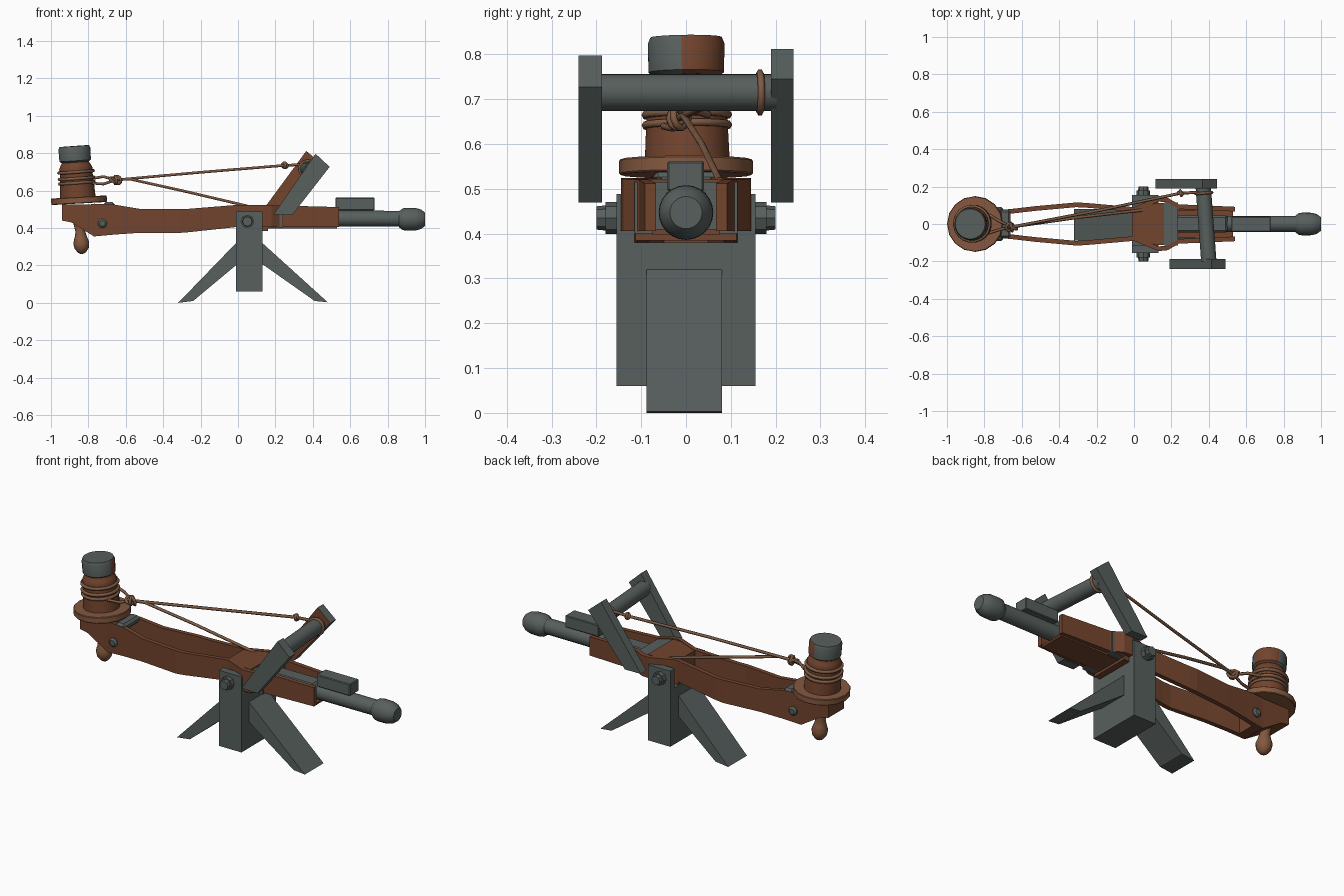
import bpy, bmesh, math
from mathutils import Vector, Matrix

if "Cube" in bpy.data.objects:
    bpy.data.objects.remove(bpy.data.objects["Cube"])


def mat(name, c):
    m = bpy.data.materials.new(name)
    m.diffuse_color = (*c, 1)
    m.use_nodes = True
    m.node_tree.nodes["Principled BSDF"].inputs["Base Color"].default_value = m.diffuse_color
    return m


GREY = mat("dark_metal", (0.095, 0.115, 0.110))
WOOD = mat("brown_wood", (0.17, 0.058, 0.027))
TAN = mat("light_wood", (0.23, 0.098, 0.050))
ROPE = mat("rope", (0.21, 0.105, 0.058))


def finish(name, bm, *mats, smooth=False):
    bmesh.ops.recalc_face_normals(bm, faces=bm.faces)
    me = bpy.data.meshes.new(name)
    bm.to_mesh(me)
    bm.free()
    ob = bpy.data.objects.new(name, me)
    bpy.context.collection.objects.link(ob)
    for m in mats:
        me.materials.append(m)
    if smooth:
        bpy.ops.object.select_all(action='DESELECT')
        ob.select_set(True)
        bpy.context.view_layer.objects.active = ob
        bpy.ops.object.shade_smooth_by_angle(angle=math.radians(35))
    return ob


def loft(name, rings, *mats, smooth=False):
    """Skin a list of equal-length closed rings and cap the ends."""
    bm = bmesh.new()
    vs = [[bm.verts.new(p) for p in r] for r in rings]
    n = len(vs[0])
    for a, b in zip(vs, vs[1:]):
        for i in range(n):
            j = (i + 1) % n
            bm.faces.new((a[i], a[j], b[j], b[i]))
    bm.faces.new(vs[0])
    bm.faces.new(vs[-1])
    return finish(name, bm, *mats, smooth=smooth)


def prism(name, pts, y0, y1, *mats):
    return loft(name, [[(x, y, z) for x, z in pts] for y in (y0, y1)], *mats)


def box(name, x0, x1, y0, y1, z0, z1, m, bevel=0.0):
    ob = prism(name, [(x0, z0), (x1, z0), (x1, z1), (x0, z1)], y0, y1, m)
    if bevel:
        b = ob.modifiers.new("bevel", 'BEVEL')
        b.width = bevel
    return ob


def lathe(name, start, end, prof, *mats, n=24):
    """Turn (position along axis 0..1, radius) pairs around the line start-end."""
    s, e = Vector(start), Vector(end)
    q = (e - s).to_track_quat('Z', 'Y')
    rings = []
    for t, r in prof:
        c = s.lerp(e, t)
        rings.append([c + q @ Vector((r * math.cos(2 * math.pi * i / n),
                                      r * math.sin(2 * math.pi * i / n), 0))
                      for i in range(n)])
    return loft(name, rings, *mats, smooth=True)


def rope(name, pts, r=0.008, closed=False):
    cu = bpy.data.curves.new(name, 'CURVE')
    cu.dimensions = '3D'
    cu.bevel_depth = r
    cu.bevel_resolution = 1
    cu.use_fill_caps = True
    sp = cu.splines.new('POLY')
    sp.points.add(len(pts) - 1)
    for p, co in zip(sp.points, pts):
        p.co = (*co, 1)
    sp.use_cyclic_u = closed
    ob = bpy.data.objects.new(name, cu)
    bpy.context.collection.objects.link(ob)
    cu.materials.append(ROPE)


def ring(name, centre, axis, radius, r=0.008, n=20):
    q = Vector(axis).to_track_quat('Z', 'Y')
    c = Vector(centre)
    rope(name, [c + q @ Vector((radius * math.cos(2 * math.pi * i / n),
                                radius * math.sin(2 * math.pi * i / n), 0))
                for i in range(n)], r, True)


# Yoke: solid foot with two side cheeks
loft("yoke", [[(x, y, z) for y, z in ((-0.155, 0.06), (0.155, 0.06), (0.155, 0.488),
               (0.115, 0.488), (0.115, 0.38), (-0.115, 0.38), (-0.115, 0.488),
               (-0.155, 0.488))] for x in (-0.01, 0.13)], GREY)

# Splayed legs
prism("rear_leg", [(0.03, 0.34), (-0.01, 0.32), (-0.32, 0.0), (-0.24, 0.01), (0.03, 0.235)],
      -0.088, 0.08, GREY)
prism("front_leg", [(0.09, 0.34), (0.13, 0.32), (0.48, 0.003), (0.41, 0.01), (0.09, 0.235)],
      -0.088, 0.08, GREY)

# Side rails: x, bottom, top, outer y
SECTIONS = [(-0.77, 0.355, 0.53, 0.07), (-0.66, 0.365, 0.525, 0.08),
            (-0.53, 0.374, 0.503, 0.095), (-0.31, 0.374, 0.503, 0.115),
            (-0.26, 0.378, 0.503, 0.113), (0.0, 0.406, 0.524, 0.09),
            (0.13, 0.406, 0.524, 0.145), (0.18, 0.406, 0.522, 0.14),
            (0.24, 0.406, 0.52, 0.105), (0.54, 0.406, 0.512, 0.092)]
for s, side in ((-1, "right"), (1, "left")):
    loft(side + "_rail", [[(x, s * y, b), (x, s * y, t), (x, s * (y - 0.025), t),
                           (x, s * (y - 0.025), b)] for x, b, t, y in SECTIONS], WOOD)
    # Pivot bolt and tail bolt on each side
    lathe(side + "_pivot_bolt", (0.05, s * 0.15, 0.435), (0.05, s * 0.2, 0.435),
          [(0, 0.036), (0.6, 0.036), (0.6, 0.028), (1, 0.026)], GREY, n=8)
    lathe(side + "_tail_bolt", (-0.725, s * 0.06, 0.425), (-0.725, s * 0.09, 0.425),
          [(0, 0.025), (0.7, 0.025), (1, 0.015)], GREY, n=12)

# Tail block, pivot block and cross pieces
prism("tail_block", [(-0.94, 0.525), (-0.94, 0.44), (-0.89, 0.43), (-0.77, 0.355),
                     (-0.72, 0.36), (-0.72, 0.528)], -0.07, 0.07, WOOD)
loft("pivot_block", [[(x, -y, 0.385), (x, y, 0.385), (x, y, 0.522), (x, -y, 0.522)]
                     for x, y in ((-0.01, 0.085), (0.13, 0.113), (0.16, 0.113))], WOOD)
box("cross_plate", 0.16, 0.235, -0.115, 0.115, 0.4, 0.515, GREY)
box("tail_catch", -0.72, -0.66, -0.075, 0.075, 0.498, 0.538, GREY, 0.012)
box("rail_floor", 0.16, 0.53, -0.075, 0.075, 0.398, 0.41, WOOD)

# Barrel with sleeve, sight and rounded muzzle
lathe("barrel", (0.2, 0, 0.45), (0.9, 0, 0.45), [(0, 0.044), (1, 0.042)], GREY)
box("barrel_sleeve", 0.22, 0.5, -0.045, 0.045, 0.405, 0.5, GREY, 0.01)
box("sight_block", 0.52, 0.73, -0.042, 0.04, 0.495, 0.562, GREY, 0.004)
lathe("muzzle", (0.86, 0, 0.447), (1.0, 0, 0.447),
      [(0, 0.042), (0.15, 0.058), (0.3, 0.061), (0.65, 0.06), (0.85, 0.052), (1, 0.036)], GREY)

# Slanted arms joined by a round bar
prism("right_arm", [(0.19, 0.472), (0.29, 0.47), (0.49, 0.727), (0.415, 0.797)],
      -0.24, -0.188, GREY)
arm = prism("left_arm", [(0.115, 0.472), (0.215, 0.47), (0.445, 0.745), (0.365, 0.812)],
            0.19, 0.24, GREY, WOOD)
for f in arm.data.polygons:
    f.material_index = 1 if f.normal.y < -0.9 else 0
lathe("arm_bar", (0.40, -0.2, 0.715), (0.37, 0.2, 0.715), [(0, 0.041), (1, 0.041)], GREY)

# Turned drum on its disc, leaning slightly back
lathe("disc", (-0.849, 0, 0.531), (-0.851, 0, 0.566),
      [(0, 0.146), (0.1, 0.149), (0.9, 0.149), (1, 0.146)], TAN, n=16)
D0, D1 = Vector((-0.855, 0.003, 0.55)), Vector((-0.876, 0, 0.838))
lathe("drum", D0, D1, [(0, 0.096), (0.3, 0.092), (0.5, 0.088), (0.58, 0.09),
                      (0.64, 0.083), (0.7, 0.072), (0.76, 0.072)], WOOD)
cap = lathe("drum_cap", D0, D1, [(0.7, 0.073), (0.73, 0.085), (0.95, 0.086), (1, 0.08)],
            GREY, WOOD)
for f in cap.data.polygons:
    if f.center.y > 0 and f.center.x > D1.x + 0.01 and abs(f.normal.z) < 0.9:
        f.material_index = 1
for i, t in enumerate((0.32, 0.4, 0.52)):
    ring(f"drum_rope_{i}", D0.lerp(D1, t), D1 - D0, 0.093, 0.009)

# Turned handle beneath the tail
lathe("handle", (-0.85, 0, 0.46), (-0.833, 0, 0.262),
      [(0, 0.03), (0.2, 0.032), (0.4, 0.026), (0.55, 0.033), (0.7, 0.043),
       (0.85, 0.038), (0.96, 0.022), (1, 0.008)], TAN, n=16)

# Ropes with looped knots
K = Vector((-0.655, -0.016, 0.657))
rope("drum_strand_upper", [(-0.775, 0.05, 0.665), (-0.72, 0.015, 0.675), K])
rope("drum_strand_lower", [(-0.78, -0.05, 0.64), (-0.72, -0.03, 0.635), K])
rope("arm_rope", [K, (-0.2, 0.07, 0.698), (0.25, 0.165, 0.735), (0.36, 0.17, 0.74)])
rope("pivot_rope", [K, (-0.58, -0.005, 0.662), (-0.3, 0.035, 0.6), (0.05, 0.075, 0.518)])
for i, (axis, off) in enumerate((((1, 0.2, 0), 0), ((0.6, 1, 0.3), 0.01), ((0.5, -0.5, 1), -0.01))):
    ring(f"drum_knot_{i}", K + Vector((off, 0, 0)), axis, 0.022, 0.008, 10)
for i, axis in enumerate(((1, 0.2, 0), (0.3, 1, 0.4))):
    ring(f"arm_knot_{i}", (0.25, 0.165, 0.735), axis, 0.014, 0.008, 10)
ring("bar_loop", (0.373, 0.165, 0.715), (0.03, -0.4, 0), 0.044, 0.008)
